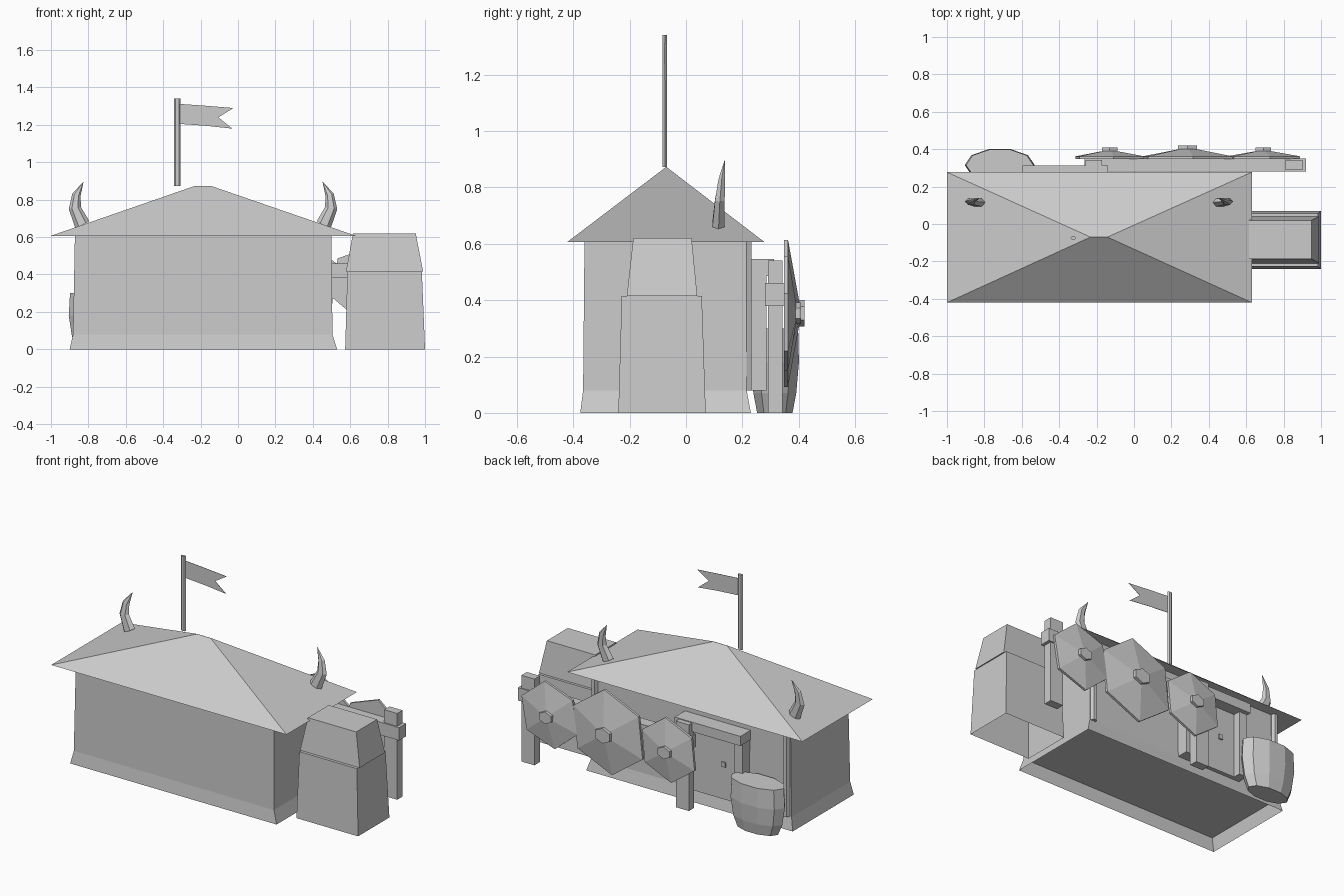
import bpy, bmesh, math
from mathutils import Vector, Matrix

old = bpy.data.objects.get("Cube")
if old:
    bpy.data.objects.remove(old, do_unlink=True)

grey = bpy.data.materials.new("plain_grey")
grey.use_nodes = True
colour = (0.6, 0.6, 0.6, 1)
grey.diffuse_color = colour
grey.node_tree.nodes["Principled BSDF"].inputs["Base Color"].default_value = colour


def finish(name, bm):
    mesh = bpy.data.meshes.new(name)
    bm.to_mesh(mesh)
    bm.free()
    mesh.materials.append(grey)
    ob = bpy.data.objects.new(name, mesh)
    bpy.context.scene.collection.objects.link(ob)
    return ob


def loft(name, rings, bottom=True):
    """Skin a list of equal-length point rings, cap the end and optionally the start."""
    bm = bmesh.new()
    rows = [[bm.verts.new(p) for p in ring] for ring in rings]
    n = len(rows[0])
    for a, b in zip(rows, rows[1:]):
        for i in range(n):
            j = (i + 1) % n
            bm.faces.new((a[i], a[j], b[j], b[i]))
    if bottom:
        bm.faces.new(rows[0])
    bm.faces.new(rows[-1])
    bmesh.ops.recalc_face_normals(bm, faces=bm.faces)
    return finish(name, bm)


def rect(x0, x1, y0, y1, z):
    return [(x0, y0, z), (x1, y0, z), (x1, y1, z), (x0, y1, z)]


def box(name, x0, x1, y0, y1, z0, z1):
    return loft(name, [rect(x0, x1, y0, y1, z0), rect(x0, x1, y0, y1, z1)])


def ellipse(cx, cy, rx, ry, z, n):
    return [(cx + rx * math.cos(math.tau * i / n),
             cy + ry * math.sin(math.tau * i / n), z) for i in range(n)]


# House walls standing on a flared skirt that is hollow underneath
foot = rect(-.882, .505, -.365, .215, .08)
loft("house_walls", [foot, rect(-.872, .5, -.36, .21, .61)])
bm = bmesh.new()
low, high = [[bm.verts.new(p) for p in ring] for ring in (rect(-.9, .53, -.375, .23, 0), foot)]
for i in range(4):
    j = (i + 1) % 4
    bm.faces.new((low[i], low[j], high[j], high[i]))
finish("house_skirt", bm)

# Hip roof
loft("hip_roof", [rect(-1, .63, -.42, .277, .607), rect(-.235, -.14, -.071, -.069, .872)])

# Thin round timbers at the back corners
for side, x in (("right", -.85), ("left", .48)):
    loft(side + "_corner_timber", [ellipse(x, .214, .02, .022, z, 6) for z in (.08, .61)])

# Side annex, open underneath, with a stepped, tapered cap
loft("annex_base", [rect(.573, 1, -.24, .07, 0), rect(.585, .983, -.228, .056, .415)],
     bottom=False)
loft("annex_cap", [rect(.577, .99, -.21, .04, .415), rect(.615, .95, -.187, .02, .62)])

# Flagpole and swallow-tailed flag
loft("flagpole", [ellipse(-.325, -.075, .017, .009, z, 6) for z in (.872, 1.34)])
flag = [(-.31, 1.205), (-.17, 1.195), (-.03, 1.18), (-.105, 1.24), (-.025, 1.29),
        (-.17, 1.302), (-.31, 1.312)]
loft("flag", [[(x, y, z) for x, z in flag] for y in (-.076, -.074)])

# Curved roof horns, mirrored about the middle of the house
for side, sign in (("right", 1), ("left", -1)):
    rings = []
    for x, y, z, r, tilt in ((-.645, .115, .665, .042, .5), (-.685, .12, .755, .033, .15),
                             (-.677, .127, .825, .023, -.3), (-.64, .137, .895, .001, -.5)):
        ring = []
        for i in range(6):
            a = math.tau * i / 6
            u = r * math.cos(a)
            ring.append((-.187 + sign * (x + u * math.cos(tilt)),
                         y + .6 * r * math.sin(a), z + u * math.sin(tilt)))
        rings.append(ring)
    loft(side + "_horn", rings)

# Back door, frame and knob
box("door_panel", -.54, -.2, .2, .24, .08, .49)
for side, x in (("right", -.59), ("left", -.2)):
    box(side + "_door_jamb", x, x + .055, .2, .285, .08, .49)
box("door_lintel", -.595, -.14, .2, .312, .485, .545)
box("door_knob", -.445, -.42, .24, .25, .285, .315)

# Rack of posts and rail
for side, x in (("right", -.26), ("left", .81)):
    box(side + "_rack_post", x, x + .09, .29, .343, 0, .54)
box("rack_rail", -.265, .92, .28, .35, .38, .46)

# Three six-sided shields, slightly turned, hung on the rack
for name, x, radius, turn, hub, peak in (("right", -.13, .2, -6, .05, .39),
                                         ("middle", .287, .262, -6, .062, .402),
                                         ("left", .692, .207, -10, .05, .39)):
    def hexagon(r, y):
        angles = [math.radians(30 + turn + 60 * i) for i in range(6)]
        return [(x + r * math.cos(a), y, .353 + r * math.sin(a)) for a in angles]
    loft(name + "_shield", [hexagon(radius, .347), hexagon(radius, .362), hexagon(.04, peak)])
    bm = bmesh.new()
    spin = Matrix.Translation(Vector((x, peak + .003, .353))) @ Matrix.Rotation(math.pi / 2, 4, 'X')
    bmesh.ops.create_cone(bm, cap_ends=True, segments=6, radius1=hub * .95, radius2=hub * .95,
                          depth=.03, matrix=spin)
    bmesh.ops.scale(bm, vec=(1, 1, .8), verts=bm.verts,
                    space=Matrix.Translation(Vector((0, 0, -.353))))
    finish(name + "_shield_hub", bm)

# Squashed barrel beside the door
loft("barrel", [ellipse(-.718, .315, rx, ry, z, 10) for rx, ry, z in
                ((.14, .066, 0), (.17, .08, .07), (.187, .09, .18), (.18, .087, .3))])
